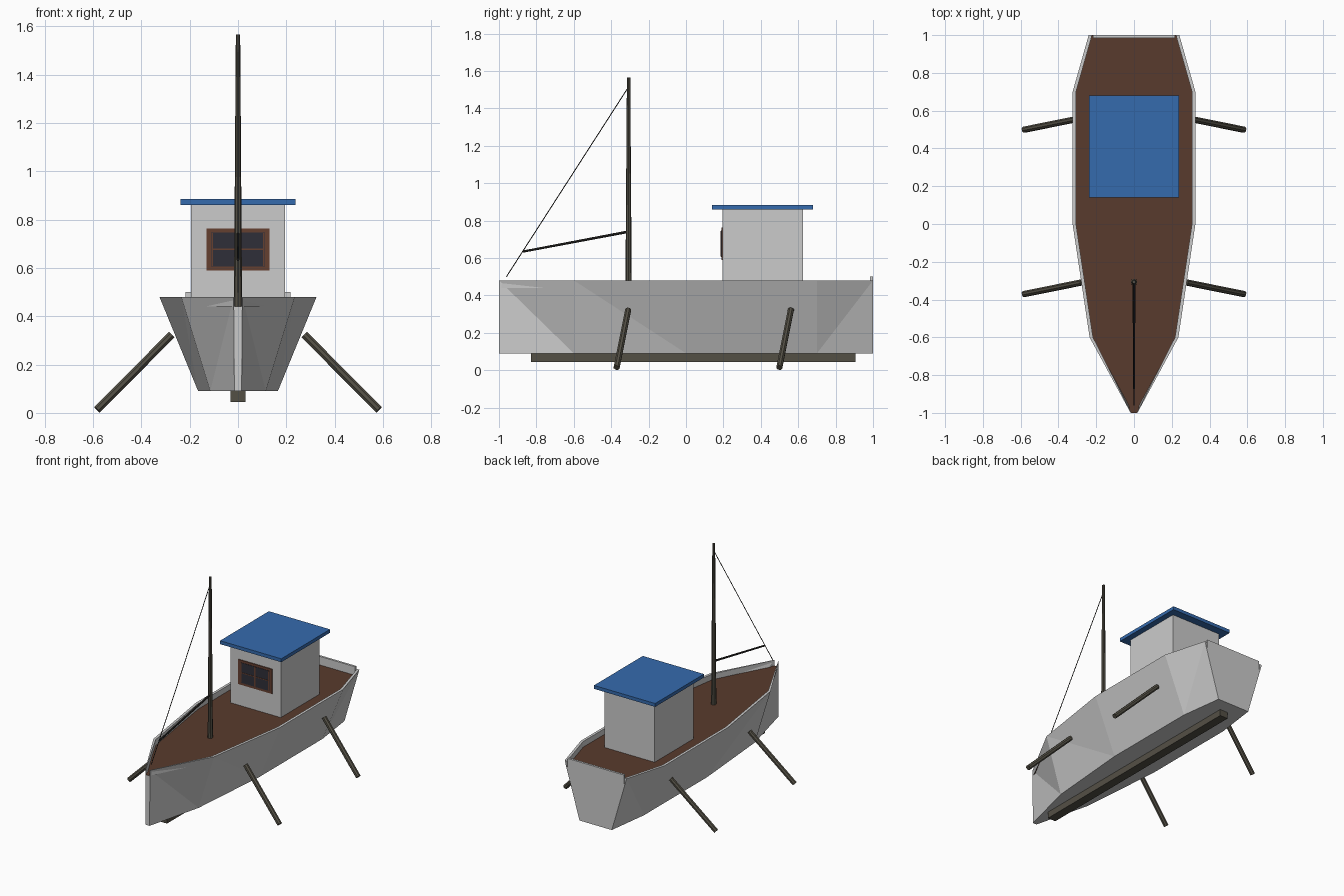
import bpy, bmesh
from mathutils import Vector

if "Cube" in bpy.data.objects:
    bpy.data.objects.remove(bpy.data.objects["Cube"])


def mat(name, r, g, b):
    m = bpy.data.materials.new(name)
    m.diffuse_color = (r, g, b, 1)
    m.use_nodes = True
    m.node_tree.nodes["Principled BSDF"].inputs["Base Color"].default_value = m.diffuse_color
    return m


WHITE = mat("weathered_white", 0.60, 0.60, 0.60)
BROWN = mat("deck_brown", 0.098, 0.043, 0.026)
FRAME = mat("frame_brown", 0.13, 0.05, 0.03)
BLUE = mat("roof_blue", 0.036, 0.145, 0.42)
GLASS = mat("dark_glass", 0.028, 0.028, 0.04)
WOOD = mat("olive_timber", 0.088, 0.08, 0.06)
DARK = mat("dark_rope", 0.03, 0.028, 0.025)


def finish(bm, name, *mats):
    bmesh.ops.recalc_face_normals(bm, faces=bm.faces)
    me = bpy.data.meshes.new(name)
    bm.to_mesh(me)
    bm.free()
    ob = bpy.data.objects.new(name, me)
    bpy.context.collection.objects.link(ob)
    for m in mats:
        me.materials.append(m)
    return ob


def box(name, lo, hi, m):
    bm = bmesh.new()
    bmesh.ops.create_cube(bm, size=1)
    for v in bm.verts:
        v.co = [(a + b) / 2 + c * (b - a) for a, b, c in zip(lo, hi, v.co)]
    return finish(bm, name, m)


def rod(name, a, b, r1, r2, m, sides=8):
    a, b = Vector(a), Vector(b)
    d = b - a
    bm = bmesh.new()
    bmesh.ops.create_cone(bm, cap_ends=True, segments=sides,
                          radius1=r1, radius2=r2, depth=d.length)
    bmesh.ops.rotate(bm, verts=bm.verts, cent=(0, 0, 0),
                     matrix=Vector((0, 0, 1)).rotation_difference(d).to_matrix())
    bmesh.ops.translate(bm, verts=bm.verts, vec=(a + b) / 2)
    return finish(bm, name, m)


# Hull stations: y, half width at rail, half width at bottom, rail thickness
STATIONS = [(-1, 0.018, 0.015, 0.004), (-0.6, 0.235, 0.115, 0.018),
            (0, 0.325, 0.165, 0.018), (0.7, 0.325, 0.165, 0.018),
            (1, 0.24, 0.125, 0.018)]
Z_BOTTOM, Z_DECK, Z_RAIL = 0.09, 0.44, 0.48

bm = bmesh.new()
sides = {}
for s in (-1, 1):
    rows = []
    for y, top, bot, t in STATIONS:
        rows.append([bm.verts.new(c) for c in (
            (s * bot, y, Z_BOTTOM), (s * top, y, Z_RAIL),
            (s * (top - t), y, Z_RAIL), (s * (top - t), y, Z_DECK))])
    sides[s] = rows
    for i, (p, q) in enumerate(zip(rows, rows[1:])):
        # outer planking folds along a diagonal
        if i < 3:
            bm.faces.new((p[0], q[0], p[1]))
            bm.faces.new((q[0], q[1], p[1]))
        else:
            bm.faces.new((p[0], q[0], q[1]))
            bm.faces.new((p[0], q[1], p[1]))
        bm.faces.new((p[1], q[1], q[2], p[2]))
        bm.faces.new((p[2], q[2], q[3], p[3]))
L, R = sides[-1], sides[1]
for p, q, u, v in zip(L, L[1:], R, R[1:]):
    bm.faces.new((p[0], u[0], v[0], q[0]))
    deck = bm.faces.new((p[3], u[3], v[3], q[3]))
    deck.material_index = 1
# notched stem at the bow, full transom at the stern
a, b = L[0], R[0]
bm.faces.new((a[0], a[1], a[2], a[3], b[3], b[2], b[1], b[0]))
a, b = L[-1], R[-1]
bm.faces.new((a[0], a[1], a[2], a[3], b[3], b[2], b[1], b[0]))
finish(bm, "hull", WHITE, BROWN)

# Stern board and keel
box("stern_board", (-0.218, 0.985, 0.42), (0.218, 1.0, 0.50), WHITE)
box("keel", (-0.031, -0.83, 0.045), (0.031, 0.905, 0.095), WOOD)

# Wheelhouse
box("cabin", (-0.195, 0.195, 0.435), (0.195, 0.625, 0.86), WHITE)
box("cabin_roof", (-0.237, 0.14, 0.86), (0.237, 0.68, 0.884), BLUE)

# Front window: frame plate, four panes
box("window_frame", (-0.131, 0.189, 0.59), (0.131, 0.196, 0.763), FRAME)
box("window_surround", (-0.112, 0.187, 0.606), (0.112, 0.190, 0.747), GLASS)
for x in (-0.053, 0.053):
    box("window_bar_upright", (x * 2 - 0.003, 0.185, 0.608),
        (x * 2 + 0.003, 0.188, 0.745), FRAME)
box("window_mullion", (-0.005, 0.185, 0.608), (0.005, 0.188, 0.745), FRAME)
box("window_crossbar", (-0.106, 0.185, 0.674), (0.106, 0.188, 0.680), FRAME)

# Mast, boom and forestay
rod("mast", (0, -0.307, 0.435), (0, -0.307, 1.565), 0.017, 0.009, WOOD)
rod("boom", (0, -0.31, 0.74), (0, -0.872, 0.634), 0.007, 0.006, DARK)
rod("forestay", (0, -0.31, 1.51), (0, -0.96, 0.50), 0.0025, 0.0025, DARK, 6)

# Four splayed support props
for s, side in ((-1, "left"), (1, "right")):
    for y, end in ((-0.309, "front"), (0.561, "back")):
        rod(f"{end}_{side}_prop", (s * 0.275, y, 0.323),
            (s * 0.583, y - 0.062, 0.013), 0.017, 0.017, WOOD)
